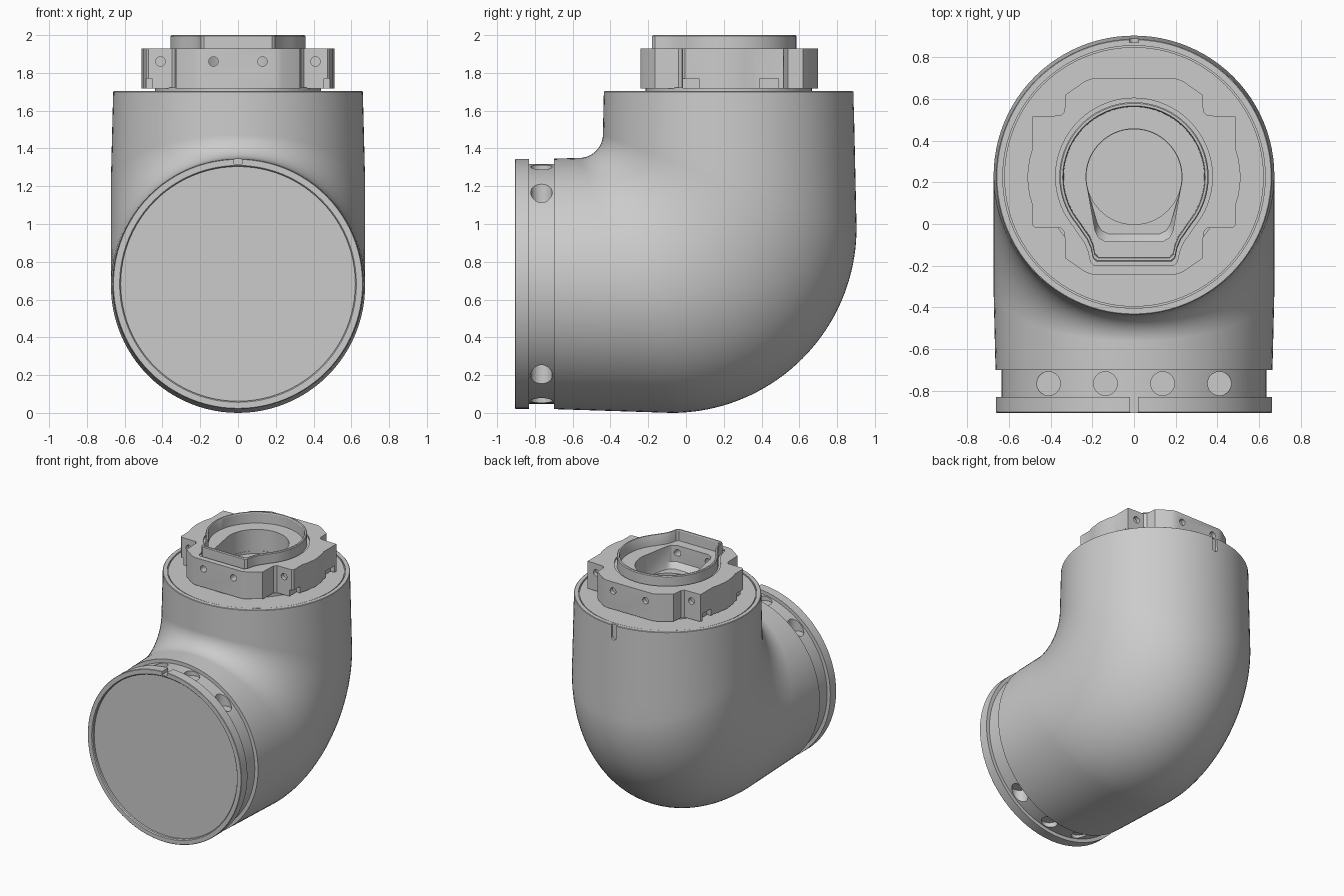
import bpy, bmesh, math
from mathutils import Vector, Matrix

if "Cube" in bpy.data.objects:
    bpy.data.objects.remove(bpy.data.objects["Cube"])

AXIS_Y, AXIS_Z = 0.226, 0.683     # upright bore axis, front bore axis
SIDES = 96

grey = bpy.data.materials.new("satin_grey")
grey.use_nodes = True
grey.diffuse_color = (0.6, 0.6, 0.6, 1)
grey.node_tree.nodes["Principled BSDF"].inputs["Base Color"].default_value = (0.6, 0.6, 0.6, 1)


def finish(name, bm):
    bmesh.ops.recalc_face_normals(bm, faces=bm.faces)
    mesh = bpy.data.meshes.new(name)
    bm.to_mesh(mesh)
    bm.free()
    mesh.materials.append(grey)
    ob = bpy.data.objects.new(name, mesh)
    bpy.context.collection.objects.link(ob)
    return ob


def activate(ob):
    bpy.ops.object.select_all(action='DESELECT')
    ob.select_set(True)
    bpy.context.view_layer.objects.active = ob


def loft(name, rings):
    """Skin a list of equal-length loops and cap both ends."""
    bm = bmesh.new()
    loops = [[bm.verts.new(p) for p in r] for r in rings]
    n = len(loops[0])
    for a, b in zip(loops, loops[1:]):
        for i in range(n):
            bm.faces.new((a[i], a[(i + 1) % n], b[(i + 1) % n], b[i]))
    bm.faces.new(loops[0])
    bm.faces.new(loops[-1])
    return finish(name, bm)


def stack(name, levels):
    """Loft flat (x, y) outlines, each given with its height."""
    return loft(name, [[(x, y, z) for x, y in outline] for outline, z in levels])


def cylinder(name, centre, radius, depth, direction, sides=32):
    bm = bmesh.new()
    turn = Vector((0, 0, 1)).rotation_difference(Vector(direction)).to_matrix().to_4x4()
    bmesh.ops.create_cone(bm, cap_ends=True, segments=sides, radius1=radius, radius2=radius,
                          depth=depth, matrix=Matrix.Translation(centre) @ turn)
    return finish(name, bm)


def box(name, centre, size):
    bm = bmesh.new()
    bmesh.ops.create_cube(bm, size=1, matrix=Matrix.Translation(centre) @ Matrix.Diagonal((*size, 1)))
    return finish(name, bm)


def cut(ob, cutters):
    for c in cutters:
        c.hide_render = True
        mod = ob.modifiers.new("cut", 'BOOLEAN')
        mod.operation, mod.solver, mod.object = 'DIFFERENCE', 'EXACT', c
        activate(ob)
        bpy.ops.object.modifier_apply(modifier=mod.name)
        bpy.data.objects.remove(c)


def smooth(ob):
    activate(ob)
    bpy.ops.object.shade_smooth_by_angle(angle=math.radians(30))


def section(inner, outer, w):
    """Elliptic slice of the elbow between two (y, z) silhouette points."""
    a, b = Vector(inner), Vector(outer)
    mid, half = (a + b) / 2, (b - a) / 2
    out = []
    for i in range(SIDES):
        t = math.tau * i / SIDES
        p = mid + half * math.cos(t)
        out.append((w * math.sin(t), p.x, p.y))
    return out


def top_ring(r, z):
    return section((AXIS_Y - r, z), (AXIS_Y + r, z), r)


def front_ring(r, y):
    return section((y, AXIS_Z + r), (y, AXIS_Z - r), r)


# Elbow housing: top face with seam groove, bend, neck, rim and recessed front cover
rings = [top_ring(r, z) for r, z in
         ((0.622, 1.7), (0.622, 1.69), (0.629, 1.69), (0.629, 1.703), (0.657, 1.703), (0.661, 1.7))]
bend = []
for i in range(41):
    t = math.radians(90 * i / 40)
    c, s = math.cos(t), math.sin(t)
    bend.append(((-0.565 + 0.125 * c, 1.475 - 0.125 * s), (-0.077 + 0.98 * c, 0.98 - 0.98 * s)))


def straight(start, end, w0, w1, steps):
    return [section(Vector(start[0]).lerp(end[0], k / steps), Vector(start[1]).lerp(end[1], k / steps),
                    w0 + (w1 - w0) * k / steps) for k in range(1, steps)]


top_end = ((AXIS_Y - 0.661, 1.7), (AXIS_Y + 0.661, 1.7))
front_end = ((-0.7, AXIS_Z + 0.663), (-0.7, AXIS_Z - 0.663))
rings += straight(top_end, bend[0], 0.661, 0.673, 6)
rings += [section(a, b, 0.673) for a, b in bend]
rings += straight(bend[-1], front_end, 0.673, 0.664, 6)
rings += [front_ring(r, y) for r, y in
          ((0.663, -0.7), (0.635, -0.7), (0.635, -0.83), (0.662, -0.83), (0.662, -0.902), (0.659, -0.905),
           (0.627, -0.905), (0.621, -0.898), (0.621, -0.882))]
housing = loft("elbow_housing", rings)

# Flat-floored access holes above and below the neck, key notch in the rim, slot at the back
cutters = []
for x in (-0.41, -0.137, 0.137, 0.41):
    rise = math.sqrt(0.635 ** 2 - x ** 2)
    for up in (-1, 1):
        cutters.append(cylinder("hole_cutter", (x, -0.765, AXIS_Z + up * (rise + 0.05 - abs(x) * 0.1)),
                                0.057, 0.13, (0, 0, 1)))
cutters.append(box("notch_cutter", (0, -0.87, AXIS_Z + 0.66), (0.04, 0.085, 0.05)))
cutters.append(box("slot_cutter", (0, 0.895, 1.665), (0.044, 0.05, 0.11)))
cutters.append(cylinder("slot_end_cutter", (0, 0.895, 1.61), 0.022, 0.05, (0, 1, 0)))
cut(housing, cutters)
smooth(housing)


# Keyhole outlines for the raised lip and the socket
def keyhole(r, start, tail, scale=1.0):
    pts = []
    for i in range(61):
        t = math.radians(start + (180 - 2 * start) * i / 60)
        pts.append((r * math.cos(t), AXIS_Y + r * math.sin(t)))
    pts += [(-x, y) for x, y in tail] + tail[::-1]
    return [(x * scale, 0.2 + (y - 0.2) * scale) for x, y in pts]


lip_tail = [(0.25, -0.04), (0.225, -0.075), (0.208, -0.115), (0.197, -0.165), (0.18, -0.18)]
socket_tail = [(0.187, -0.03), (0.17, -0.065), (0.135, -0.085)]
floor_tail = [(0.175, 0.0), (0.155, -0.032), (0.125, -0.047)]


def lip_outline(scale):
    return keyhole(0.358, -40, lip_tail, scale)


# Mounting flange: four lobes with softly bulged sides
half = [(0.2, -0.242), (0.235, -0.23), (0.328, -0.165), (0.333, -0.04), (0.35, -0.02), (0.475, -0.018),
        (0.487, -0.005), (0.487, 0.09), (0.502, 0.14), (0.512, 0.225), (0.502, 0.31), (0.487, 0.36),
        (0.487, 0.515), (0.35, 0.52), (0.333, 0.54), (0.328, 0.62), (0.235, 0.685), (0.2, 0.698)]
outline = half + [(-x, y) for x, y in reversed(half)]
flange = stack("mounting_flange", [(outline, 1.718), (outline, 1.93)])

# Recess for the lip, socket with a filleted floor, screw holes
socket = keyhole(0.23, -15, socket_tail)
cutters = [stack("recess_cutter", [(lip_outline(1.05), 1.917), (lip_outline(1.05), 2.1)]),
           stack("pocket_cutter", [(keyhole(0.23, -15, floor_tail), 1.75), (socket, 1.79), (socket, 2.1)]),
           cylinder("socket_cutter", (0, AXIS_Y, 1.93), 0.228, 0.4, (0, 0, 1), 64)]
for side in (-1, 1):
    for x, y, depth in ((0.13, -0.16, 0.2), (0.14, 0.698, 0.06), (0.41, -0.019, 0.06), (0.41, 0.518, 0.06)):
        cutters.append(cylinder("screw_cutter", (side * x, y, 1.86), 0.025, depth, (0, 1, 0), 24))
    # Stepped undersides at the outer corners
    for y in (0.02, 0.44):
        cutters.append(box("step_cutter", (side * 0.49, y, 1.72), (0.07, 0.1, 0.1)))
cut(flange, cutters)
smooth(flange)

# Short neck under the flange
neck = cylinder("flange_neck", (0, AXIS_Y, 1.71), 0.44, 0.026, (0, 0, 1), 64)
smooth(neck)

# Raised lip: thin keyhole wall with softened top
wall = [(1.0, 1.9), (1.0, 1.994), (0.985, 2.0), (0.955, 2.0), (0.945, 1.994), (0.94, 1.9)]
bm = bmesh.new()
loops = [[bm.verts.new((x, y, z)) for x, y in lip_outline(s)] for s, z in wall]
for a, b in zip(loops, loops[1:] + loops[:1]):
    for i in range(len(a)):
        j = (i + 1) % len(a)
        bm.faces.new((a[i], a[j], b[j], b[i]))
smooth(finish("raised_lip", bm))
